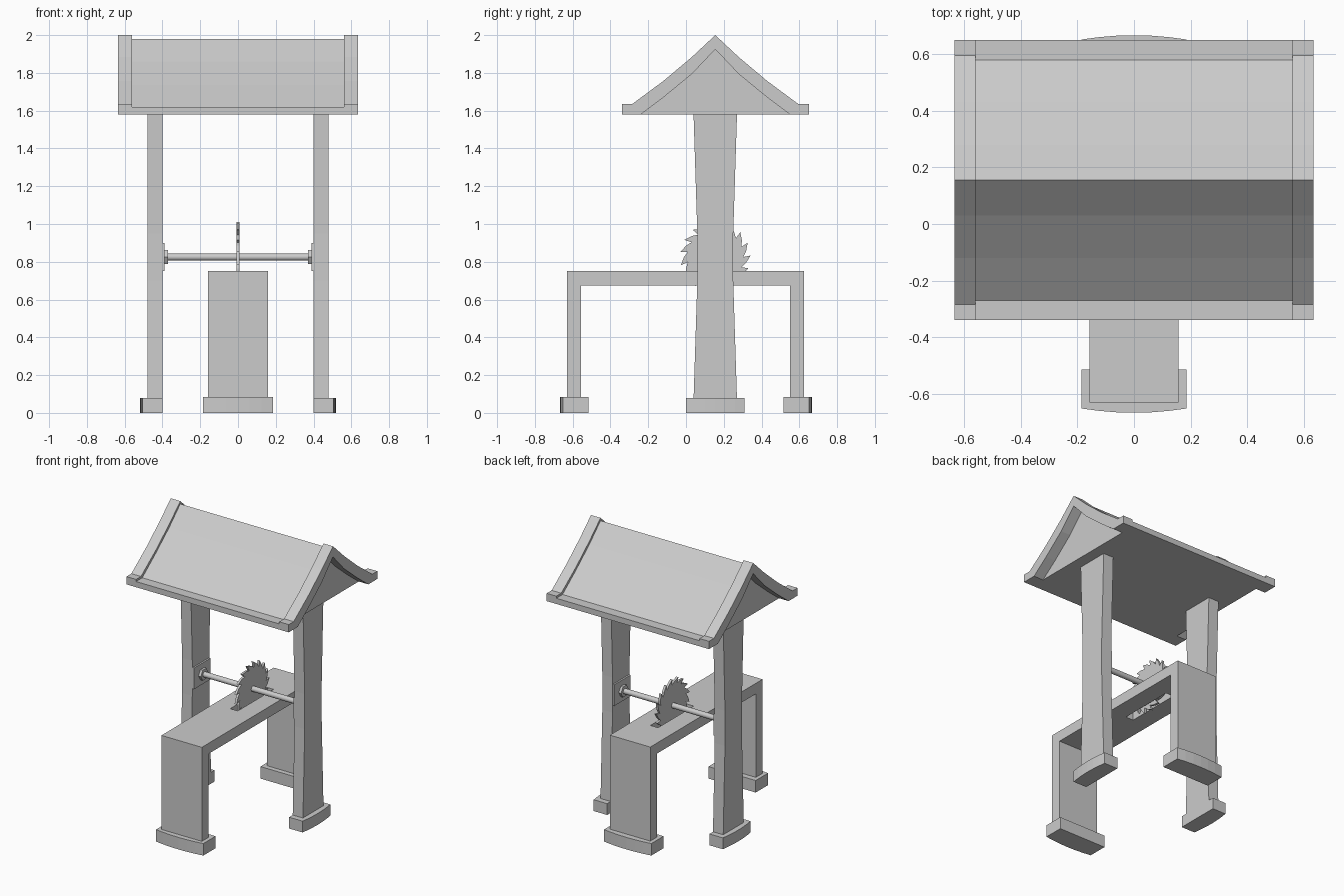
import bpy, bmesh, math
from mathutils import Vector

if "Cube" in bpy.data.objects:
    bpy.data.objects.remove(bpy.data.objects["Cube"])

CY = 0.155   # y of posts, saw and ridge
AZ = 0.825   # axle height


def prism(name, pts, lo, hi, axis):
    """Extrude a 2D outline along x (points are y,z) or along z (points are x,y)."""
    bm = bmesh.new()
    place = (lambda p: (lo, p[0], p[1])) if axis == 'x' else (lambda p: (p[0], p[1], lo))
    face = bm.faces.new([bm.verts.new(place(p)) for p in pts])
    ext = bmesh.ops.extrude_face_region(bm, geom=[face])
    move = Vector((hi - lo, 0, 0)) if axis == 'x' else Vector((0, 0, hi - lo))
    bmesh.ops.translate(bm, vec=move, verts=[v for v in ext['geom'] if isinstance(v, bmesh.types.BMVert)])
    bmesh.ops.recalc_face_normals(bm, faces=bm.faces)
    me = bpy.data.meshes.new(name)
    bm.to_mesh(me)
    bm.free()
    ob = bpy.data.objects.new(name, me)
    bpy.context.collection.objects.link(ob)
    return ob


def box(name, x0, x1, y0, y1, z0, z1):
    return prism(name, [(y0, z0), (y1, z0), (y1, z1), (y0, z1)], x0, x1, 'x')


def rod(name, x0, x1, r, n):
    pts = [(CY + r * math.cos(2 * math.pi * i / n), AZ + r * math.sin(2 * math.pi * i / n)) for i in range(n)]
    return prism(name, pts, x0, x1, 'x')


def bulge(half, inner, edge, crown, n=6):
    """Outline (along, outward) of a foot whose outer side is gently bowed."""
    arc = [(half * (1 - 2 * i / n), edge + (crown - edge) * (1 - (1 - 2 * i / n) ** 2)) for i in range(n + 1)]
    return [(-half, inner), (half, inner)] + arc


def mirrored(pts):
    """Complete a left roof line across the ridge."""
    return pts + [(2 * CY - y, z) for y, z in reversed(pts) if abs(y - CY) > 1e-6]


# Roof body with flat underside
body = mirrored([(-0.34, 1.58), (-0.34, 1.62), (-0.27, 1.62), (-0.12, 1.735), (0.03, 1.86), (CY, 1.98)])
prism('roof', body, -0.56, 0.56, 'x')

# Overhanging gable boards
outer = mirrored([(-0.34, 1.58), (-0.34, 1.635), (-0.285, 1.635), (-0.12, 1.757), (0.03, 1.883), (CY, 2.0)])
inner = mirrored([(-0.24, 1.58), (-0.12, 1.67), (0.03, 1.793), (CY, 1.925)])
for s, side in ((-1, 'left'), (1, 'right')):
    prism(side + '_gable_board', outer + inner[::-1], s * 0.56, s * 0.635, 'x')

    # Waisted post
    half = [(0.115, 0.07), (0.095, 0.7), (0.095, 0.95), (0.115, 1.58)]
    post = [(CY + w, z) for w, z in half] + [(CY - w, z) for w, z in reversed(half)]
    prism(side + '_post', post, s * 0.40, s * 0.48, 'x')

    # Post foot, bowed outwards
    foot = [(s * o, CY + a) for a, o in bulge(0.155, 0.40, 0.505, 0.518)]
    prism(side + '_post_foot', foot, 0, 0.08, 'z')

    # Bearing plate and hexagonal nut
    box(side + '_bearing_plate', s * 0.388, s * 0.405, CY - 0.09, CY + 0.09, 0.75, 0.90)
    rod(side + '_axle_nut', s * 0.37, s * 0.39, 0.042, 6)

# Bench as one bent slab
bench = prism('bench', [(-0.63, 0.05), (-0.555, 0.05), (-0.555, 0.675), (0.55, 0.675), (0.55, 0.05),
                        (0.625, 0.05), (0.625, 0.75), (-0.63, 0.75)], -0.158, 0.158, 'x')

# Slot for the blade
cutter = box('slot_cutter', -0.03, 0.03, CY - 0.2, CY + 0.2, 0.6, 0.8)
cutter.hide_render = True
mod = bench.modifiers.new('slot', 'BOOLEAN')
mod.operation = 'DIFFERENCE'
mod.solver = 'EXACT'
mod.object = cutter
bpy.context.view_layer.objects.active = bench
bpy.ops.object.modifier_apply(modifier='slot')
bpy.data.objects.remove(cutter)

# Bench feet, bowed outwards
for s, side in ((-1, 'front'), (1, 'back')):
    foot = [(a, s * o) for a, o in bulge(0.185, 0.515, 0.652, 0.667)]
    prism(side + '_bench_foot', foot, 0, 0.085, 'z')

# Axle
axle = rod('axle', -0.38, 0.38, 0.019, 16)
bpy.ops.object.select_all(action='DESELECT')
axle.select_set(True)
bpy.context.view_layer.objects.active = axle
bpy.ops.object.shade_smooth_by_angle(angle=math.radians(35))

# Saw blade with raked teeth
teeth = 17
step = 2 * math.pi / teeth
blade = []
for i in range(teeth):
    for frac, r in ((0.0, 0.148), (0.5, 0.166), (1.05, 0.187)):
        a = (i + frac) * step
        if frac > 1:
            a = (i + 1.12) * step
        blade.append((CY + r * math.cos(a), AZ + r * math.sin(a)))
prism('saw_blade', blade, -0.008, 0.008, 'x')
